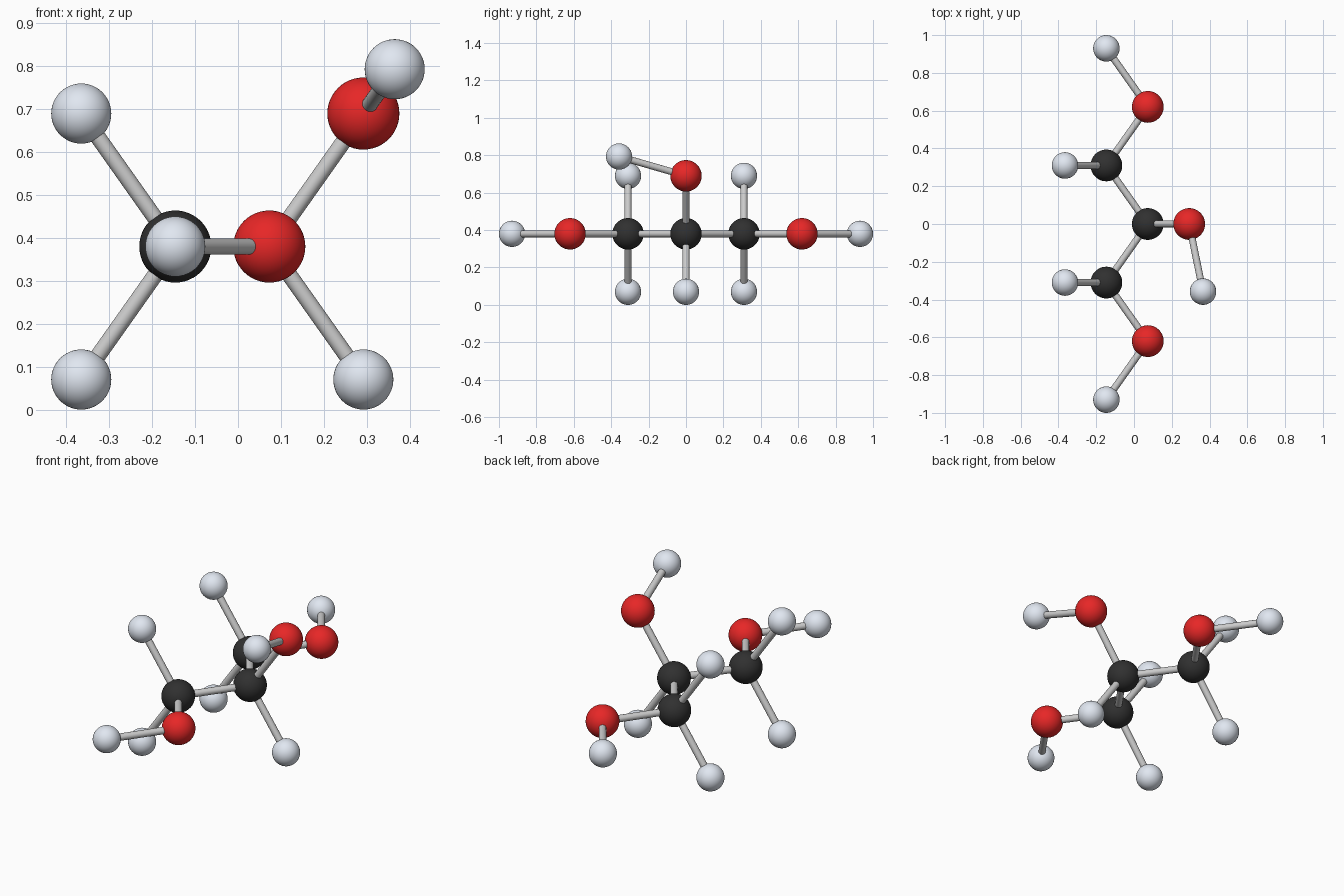
import bpy, math
from mathutils import Vector

if "Cube" in bpy.data.objects:
    bpy.data.objects.remove(bpy.data.objects["Cube"])

S = 0.31                  # tetrahedral step in y / z
H = S / math.sqrt(2)      # matching step in x
L = math.hypot(S, H)      # bond length
R_H, R_BIG, R_BOND = 0.07, 0.084, 0.0185


def material(name, rgb):
    m = bpy.data.materials.new(name)
    m.diffuse_color = (*rgb, 1)
    m.use_nodes = True
    m.node_tree.nodes["Principled BSDF"].inputs["Base Color"].default_value = m.diffuse_color
    return m


KINDS = {
    "carbon": (R_BIG, material("black", (0.03, 0.03, 0.03))),
    "oxygen": (R_BIG, material("red", (0.8, 0.02, 0.02))),
    "hydrogen": (R_H, material("white", (0.75, 0.8, 0.88))),
}


def atom(kind, name, pos):
    radius, mat = KINDS[kind]
    bpy.ops.mesh.primitive_uv_sphere_add(segments=48, ring_count=24, radius=radius, location=pos)
    ob = bpy.context.object
    ob.name = f"{kind}_{name}"
    ob.data.materials.append(mat)
    bpy.ops.object.shade_smooth()
    return Vector(pos)


def bond(name, a, b):
    d = b - a
    bpy.ops.mesh.primitive_cylinder_add(vertices=24, radius=R_BOND, depth=d.length, location=(a + b) / 2)
    ob = bpy.context.object
    ob.name = f"bond_{name}"
    ob.rotation_euler = d.to_track_quat('Z', 'Y').to_euler()
    bpy.ops.object.shade_smooth_by_angle(angle=math.radians(40))


def branch(kind, name, parent, offset):
    # an atom plus the bond that joins it to its parent
    p = atom(kind, name, parent + Vector(offset))
    bond(name, parent, p)
    return p


# middle carbon with its hydrogen and hydroxyl group
mid = atom("carbon", "middle", (0.073, 0, R_H + S))
branch("hydrogen", "middle_lower", mid, (H, 0, -S))
oxy = branch("oxygen", "middle", mid, (H, 0, S))
axis = Vector((H, 0, S)).normalized()
branch("hydrogen", "middle_hydroxyl", oxy,
       axis * L / 3 + Vector((0, -L * math.sqrt(8) / 3, 0)))

# mirrored end groups
for side, s in (("front", -1), ("back", 1)):
    c = branch("carbon", side, mid, (-H, s * S, 0))
    branch("hydrogen", side + "_upper", c, (-H, 0, S))
    branch("hydrogen", side + "_lower", c, (-H, 0, -S))
    o = branch("oxygen", side, c, (H, s * S, 0))
    branch("hydrogen", side + "_hydroxyl", o, (-H, s * S, 0))
